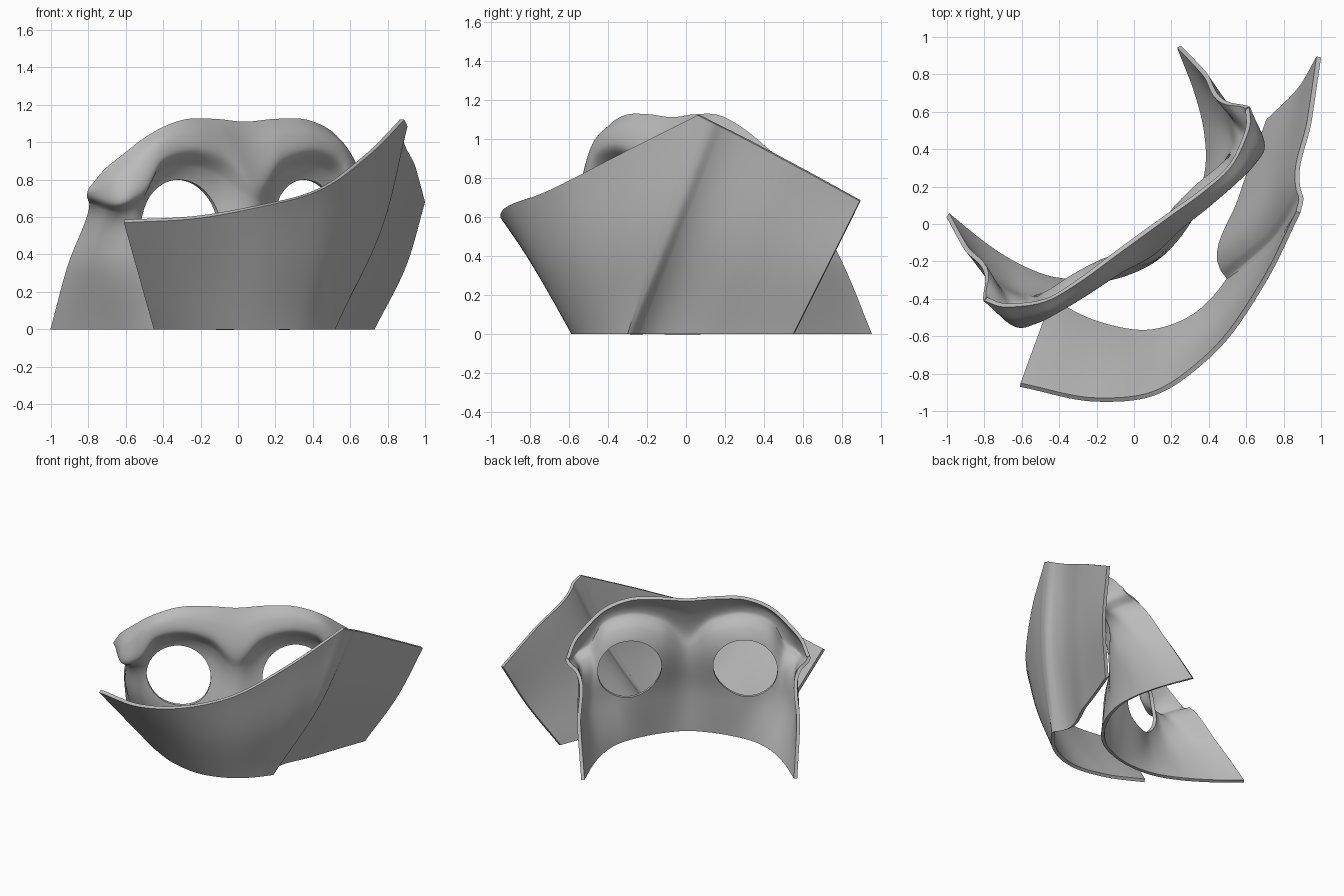
import bpy
import math
from mathutils import Vector, geometry

cube = bpy.data.objects.get("Cube")
if cube:
    bpy.data.objects.remove(cube)

THICKNESS = 0.025
grey = bpy.data.materials.new("plain_grey")
grey.use_nodes = True
grey.diffuse_color = (0.5, 0.5, 0.5, 1)
grey.node_tree.nodes["Principled BSDF"].inputs["Base Color"].default_value = grey.diffuse_color


def spline(points, steps):
    """Smooth curve through the points, with tangents weighted by chord length."""
    gaps = [max((b - a).length, 1e-5) for a, b in zip(points, points[1:])]
    slopes = [(b - a) / g for a, b, g in zip(points, points[1:], gaps)]
    tangents = [slopes[0]]
    for i in range(1, len(slopes)):
        before, after = gaps[i - 1], gaps[i]
        tangents.append((slopes[i - 1] * after + slopes[i] * before) / (before + after))
    tangents.append(slopes[-1])
    curve = [points[0]]
    for i, gap in enumerate(gaps):
        start, end = points[i], points[i + 1]
        curve += geometry.interpolate_bezier(
            start, start + tangents[i] * gap / 3,
            end - tangents[i + 1] * gap / 3, end, steps + 1)[1:]
    return curve


def activate(obj):
    bpy.ops.object.select_all(action='DESELECT')
    obj.select_set(True)
    bpy.context.view_layer.objects.active = obj


def apply_modifier(obj, kind, **settings):
    modifier = obj.modifiers.new(kind.title(), kind)
    for key, value in settings.items():
        setattr(modifier, key, value)
    activate(obj)
    bpy.ops.object.modifier_apply(modifier=modifier.name)


def shell(name, rows, steps):
    """Loft smooth rows into a sheet and thicken it inwards."""
    columns = [spline(list(column), steps) for column in zip(*rows)]
    height = len(columns[0])
    verts = [p for column in columns for p in column]
    faces = []
    for c in range(len(columns) - 1):
        for r in range(height - 1):
            a = c * height + r
            faces.append((a, a + height, a + height + 1, a + 1))
    mesh = bpy.data.meshes.new(name)
    mesh.from_pydata(verts, [], faces)
    mesh.materials.append(grey)
    obj = bpy.data.objects.new(name, mesh)
    bpy.context.collection.objects.link(obj)
    apply_modifier(obj, 'SOLIDIFY', thickness=THICKNESS, offset=-1)
    return obj


def smooth(obj):
    activate(obj)
    bpy.ops.object.shade_smooth_by_angle(angle=math.radians(40))


# Mask frame: across the face, forward, and the middle of the open back
ACROSS = Vector((0.81, 0.59, 0))
FORWARD = Vector((0.59, -0.81, 0))
ORIGIN = Vector((-0.375, 0.495, 0))


def place(across, forward, z):
    return ORIGIN + ACROSS * across + FORWARD * forward + Vector((0, 0, z))


# Half rows of the mask, from the side edge to the centre: across, forward, height
bottom = [(.775, 0, 0), (.7, .27, 0), (.63, .44, 0), (.52, .61, 0),
          (.36, .74, 0), (.18, .82, 0), (0, .85, 0)]
cheek = [(.8, .19, .34), (.78, .4, .33), (.71, .56, .32), (.58, .66, .32),
         (.415, .7, .32), (.2, .78, .32), (0, .84, .32)]
socket = [(.81, .4, .67), (.78, .62, .63), (.7, .68, .66), (.58, .69, .82),
          (.41, .7, .87), (.2, .73, .82), (0, .8, .68)]
brow_edge = [(.875, .47, .72), (.8, .71, .68), (.71, .74, .73), (.58, .765, .92),
             (.41, .78, .965), (.2, .79, .92), (0, .815, .76)]
brow = [(.88, .48, .735), (.82, .66, .79), (.75, .7, .86), (.6, .745, 1),
        (.41, .76, 1.05), (.2, .765, 1.03), (0, .78, .95)]
crown = [(.875, .48, .75), (.82, .56, .86), (.75, .61, .93), (.6, .68, 1.05),
         (.41, .7, 1.12), (.2, .7, 1.125), (0, .7, 1.11)]

mask_rows = []
for half in (bottom, cheek, socket, brow_edge, brow, crown):
    full = [(-u, f, z) for u, f, z in half] + half[-2::-1]
    mask_rows.append(spline([place(*p) for p in full], 8))
mask = shell("eye_mask", mask_rows, 8)

# Round eye holes
for side in (-1, 1):
    bpy.ops.mesh.primitive_cylinder_add(
        vertices=64, radius=0.23, depth=0.8, location=place(side * 0.415, 0.75, 0.57),
        rotation=FORWARD.to_track_quat('Z', 'Y').to_euler())
    cutter = bpy.context.object
    cutter.hide_render = True
    cutter.data.materials.append(grey)
    apply_modifier(mask, 'BOOLEAN', operation='DIFFERENCE', object=cutter, solver='EXACT')
    bpy.data.objects.remove(cutter)
smooth(mask)

# Flared chin guard: matching points along the rim and the foot
rim = [(-.61, -.87, .57), (-.2, -.95, .595), (.1, -.92, .65), (.4, -.72, .727),
       (.7, -.32, .93), (.89, .06, 1.12), (.905, .14, 1.08), (.89, .19, 1.055),
       (.95, .55, .865), (1, .89, .68)]
foot = [(-.45, -.42), (-.2, -.54), (.1, -.585), (.33, -.5), (.46, -.38),
        (.52, -.3), (.515, -.285), (.48, -.235), (.58, .13), (.73, .55)]
PEAK = 5

rim = [Vector(p) for p in rim]
foot = [Vector((x, y, 0)) for x, y in foot]
middle = []
for i, (high, low) in enumerate(zip(rim, foot)):
    bulge = 0.06 * min(1, i / PEAK) if i < 8 else 0.035
    middle.append((high + low) / 2 + Vector((bulge, 0, 0)))

guard_rows = []
for row in (foot, middle, rim):
    guard_rows.append(spline(row[:PEAK + 1], 8) + spline(row[PEAK:], 8)[1:])
guard = shell("chin_guard", guard_rows, 12)
smooth(guard)
